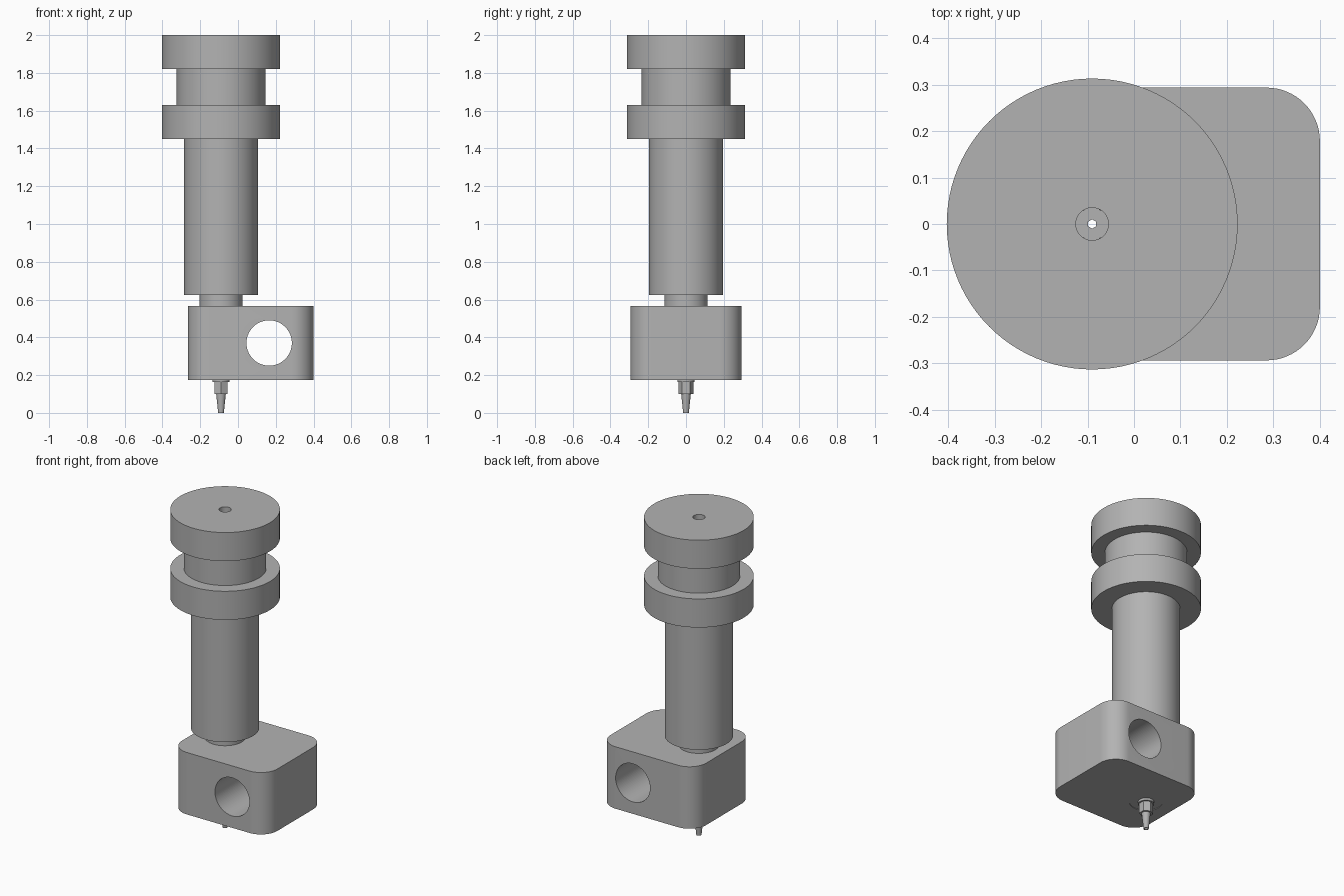
import bpy, bmesh
from math import cos, sin, pi, radians

AXIS_X = -0.09   # shared axis of the barrel and the nozzle
BORE = 0.035     # central channel radius

cube = bpy.data.objects.get("Cube")
if cube:
    bpy.data.objects.remove(cube, do_unlink=True)

metal = bpy.data.materials.new("plain grey metal")
metal.use_nodes = True
metal.diffuse_color = (0.45, 0.45, 0.45, 1)
metal.node_tree.nodes["Principled BSDF"].inputs["Base Color"].default_value = (0.45, 0.45, 0.45, 1)


def finish(name, bm, location=(0, 0, 0)):
    bmesh.ops.recalc_face_normals(bm, faces=bm.faces[:])
    mesh = bpy.data.meshes.new(name)
    bm.to_mesh(mesh)
    bm.free()
    mesh.materials.append(metal)
    obj = bpy.data.objects.new(name, mesh)
    obj.location = location
    bpy.context.collection.objects.link(obj)
    return obj


def smooth(obj):
    bpy.ops.object.select_all(action='DESELECT')
    obj.select_set(True)
    bpy.context.view_layer.objects.active = obj
    bpy.ops.object.shade_smooth_by_angle(angle=radians(30))


def ring_solid(name, profile, sides=96, turn=0.0):
    """Spin a closed (radius, height) outline around the barrel axis."""
    bm = bmesh.new()
    rings = []
    for i in range(sides):
        a = 2 * pi * i / sides + turn
        rings.append([bm.verts.new((r * cos(a), r * sin(a), z)) for r, z in profile])
    n = len(profile)
    for i in range(sides):
        here, there = rings[i], rings[(i + 1) % sides]
        for j in range(n):
            k = (j + 1) % n
            bm.faces.new((here[j], there[j], there[k], here[k]))
    obj = finish(name, bm, (AXIS_X, 0, 0))
    smooth(obj)
    return obj


def cutter(name, radius, depth, location, tilt=0.0):
    bm = bmesh.new()
    bmesh.ops.create_cone(bm, cap_ends=True, segments=96, radius1=radius,
                          radius2=radius, depth=depth)
    obj = finish(name, bm, location)
    obj.rotation_euler.x = tilt
    obj.hide_render = True
    obj.hide_set(True)
    return obj


# Barrel: grooved mounting head, long tube and narrow neck
ring_solid("barrel", [
    (BORE, 2.0), (0.313, 2.0), (0.313, 1.82), (0.235, 1.82), (0.235, 1.63),
    (0.313, 1.63), (0.313, 1.45), (0.195, 1.45), (0.195, 0.625),
    (0.115, 0.625), (0.115, 0.56), (BORE, 0.56)])

# Rounded heater block
bm = bmesh.new()
bmesh.ops.create_cube(bm, size=1.0)
bmesh.ops.scale(bm, vec=(0.665, 0.587, 0.39), verts=bm.verts[:])
upright = [e for e in bm.edges if abs(e.verts[0].co.z - e.verts[1].co.z) > 0.1]
bmesh.ops.bevel(bm, geom=upright, offset=0.115, segments=16, profile=0.5, affect='EDGES')
block = finish("heater_block", bm, (0.0675, 0, 0.37))

# Cross hole for the heater and the vertical nozzle bore
for tool in (cutter("cross_hole_cutter", 0.12, 1.0, (0.165, 0, 0.37), pi / 2),
             cutter("nozzle_bore_cutter", 0.095, 0.8, (AXIS_X, 0, 0.37))):
    cut = block.modifiers.new(tool.name, 'BOOLEAN')
    cut.operation = 'DIFFERENCE'
    cut.solver = 'EXACT'
    cut.object = tool
smooth(block)

# Threaded insert filling the block bore, just short of the underside
ring_solid("nozzle_insert", [(BORE, 0.56), (0.095, 0.56), (0.095, 0.178), (BORE, 0.178)])

# Nozzle: washer, hexagonal grip and tapered tip
ring_solid("nozzle_washer", [(BORE, 0.18), (0.046, 0.18), (0.046, 0.163), (BORE - 0.005, 0.163)])
ring_solid("nozzle_hex", [(0.01, 0.18), (0.04, 0.18), (0.04, 0.1), (0.01, 0.1)], 6, pi / 6)
ring_solid("nozzle_tip", [(0.01, 0.105), (0.026, 0.105), (0.015, 0.0), (0.01, 0.0)], 48)
